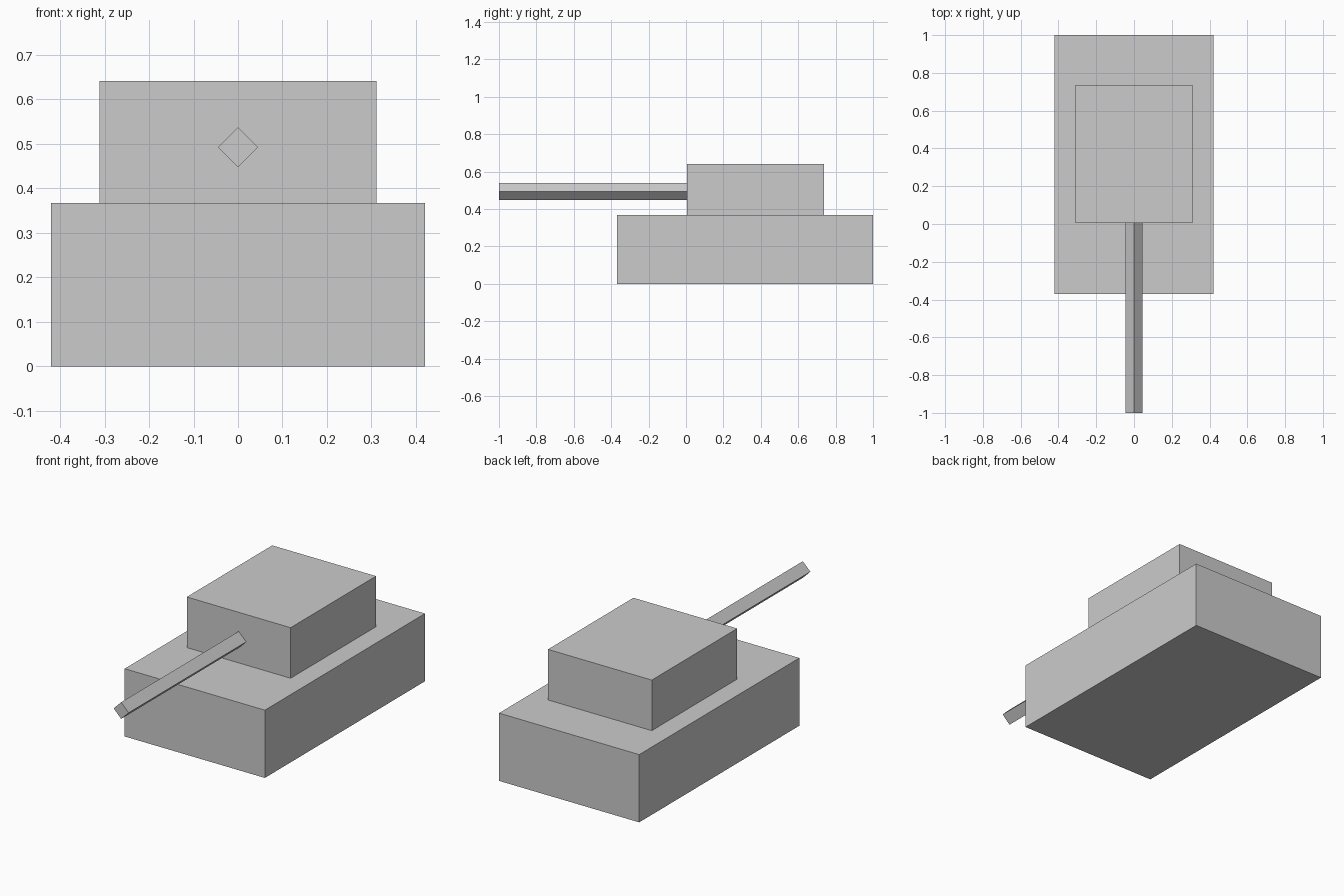
import bpy
from math import pi

if "Cube" in bpy.data.objects:
    bpy.data.objects.remove(bpy.data.objects["Cube"])


def box(name, x, y, z):
    """Axis-aligned box from (min, max) ranges."""
    ranges = (x, y, z)
    bpy.ops.mesh.primitive_cube_add(size=1, location=[(a + b) / 2 for a, b in ranges])
    obj = bpy.context.object
    obj.name = name
    obj.scale = [b - a for a, b in ranges]
    bpy.ops.object.transform_apply(location=False, rotation=False, scale=True)
    return obj


HULL_TOP = 0.367
TURRET_FRONT = 0.006

# Hull and turret blocks
box("hull", (-0.42, 0.42), (-0.37, 1.0), (0, HULL_TOP))
box("turret", (-0.311, 0.311), (TURRET_FRONT, 0.737), (HULL_TOP, 0.641))

# Four-sided gun barrel, standing on its edge, running from the turret face forward
bpy.ops.mesh.primitive_cylinder_add(
    vertices=4, radius=0.045, depth=TURRET_FRONT + 1.0,
    location=(0, (TURRET_FRONT - 1.0) / 2, 0.493), rotation=(pi / 2, 0, 0))
bpy.context.object.name = "gun_barrel"
